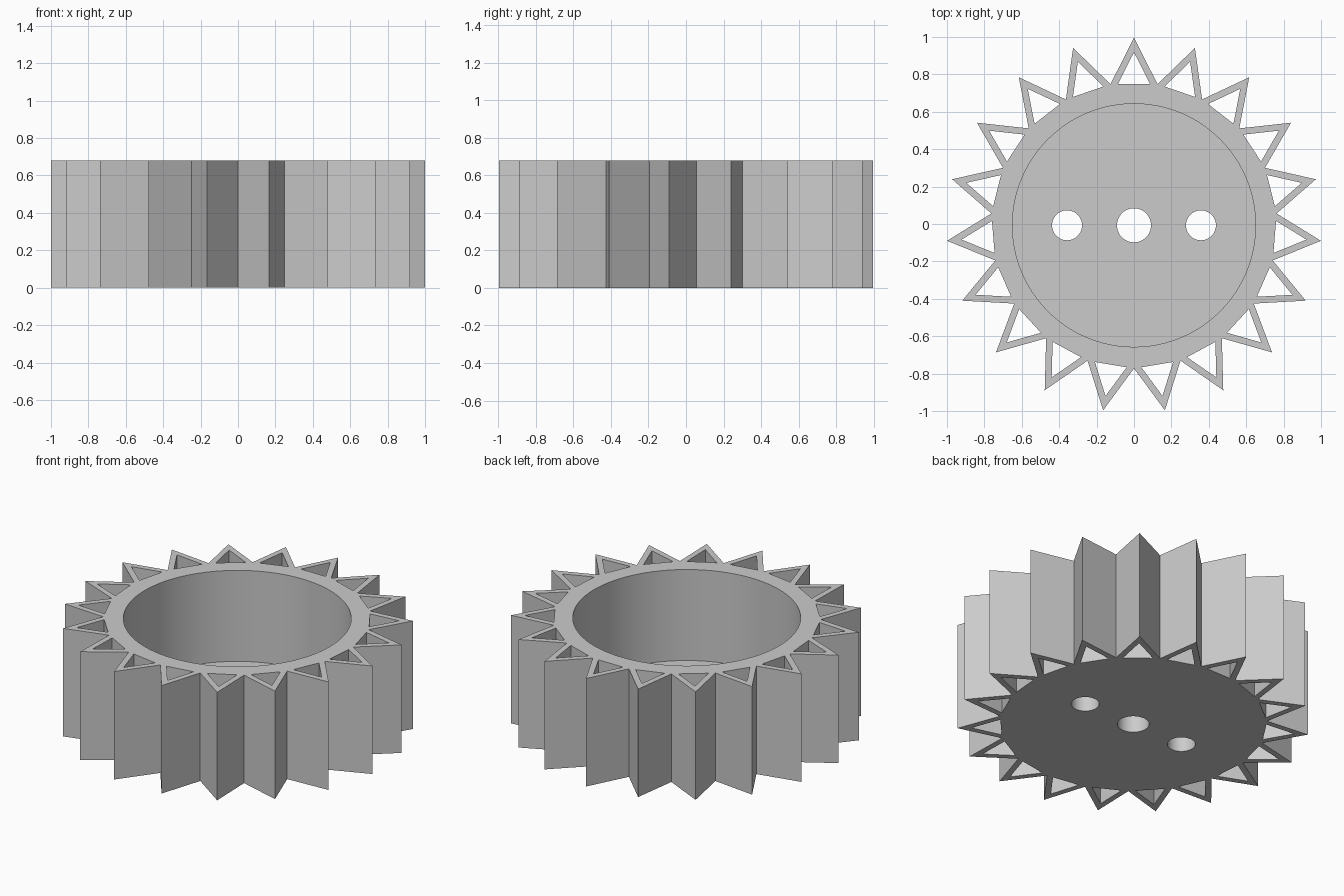
import bpy
import bmesh
from math import sin, cos, pi, tau
from mathutils import Matrix, Vector

cube = bpy.data.objects.get("Cube")
if cube:
    bpy.data.objects.remove(cube)

# Main sizes
TEETH = 19
HEIGHT = 0.68
FLOOR = 0.107
TIP = 1.003
ROOT = 0.765
CAVITY = 0.65
CENTRE_Y = -0.007
half = pi / TEETH

grey = bpy.data.materials.new("plain_grey")
grey.use_nodes = True
colour = (0.6, 0.6, 0.6, 1)
grey.diffuse_color = colour
grey.node_tree.nodes["Principled BSDF"].inputs["Base Color"].default_value = colour

bm = bmesh.new()


def polar(radius, angle):
    """Point at a clockwise angle from the +y axis."""
    return Vector((radius * sin(angle), radius * cos(angle)))


def circle(radius, x=0, sides=96):
    return [polar(radius, tau * i / sides) + Vector((x, 0)) for i in range(sides)]


def loop(points, z):
    """Closed ring of edges at one height."""
    verts = [bm.verts.new((p.x, p.y, z)) for p in points]
    return [bm.edges.new((v, verts[i - 1])) for i, v in enumerate(verts)]


def wall(points, low, high):
    """Vertical wall along an outline; returns its bottom and top rings."""
    rings = []
    for z in (low, high):
        rings.append([bm.verts.new((p.x, p.y, z)) for p in points])
    bottom, top = rings
    for i in range(len(points)):
        bm.faces.new((bottom[i - 1], bottom[i], top[i], top[i - 1]))
    return [[bm.edges.get((r[i - 1], r[i])) for i in range(len(r))] for r in rings]


def cap(rings):
    """Flat face bounded by an outline and its holes."""
    bmesh.ops.triangle_fill(bm, use_beauty=True, use_dissolve=False,
                            edges=[e for ring in rings for e in ring])


# Outer toothed outline
outline = []
for i in range(TEETH):
    outline += [polar(TIP, 2 * half * i), polar(ROOT, 2 * half * i + half)]
bottom_rings, top_rings = [], []
low, high = wall(outline, 0, HEIGHT)
bottom_rings.append(low)
top_rings.append(high)

# Triangular opening through every tooth
pocket = [Vector((0, 0.925)), Vector((0.086, 0.755)), Vector((-0.086, 0.755))]
for i in range(TEETH):
    turn = Matrix.Rotation(-2 * half * i, 2)
    low, high = wall([turn @ p for p in pocket], 0, HEIGHT)
    bottom_rings.append(low)
    top_rings.append(high)

# Round cavity open at the top
low, high = wall(circle(CAVITY), FLOOR, HEIGHT)
floor_rings = [low]
top_rings.append(high)

# Three holes through the floor
for x, radius in ((-0.358, 0.08), (0, 0.091), (0.358, 0.08)):
    low, high = wall(circle(radius, x, 48), 0, FLOOR)
    bottom_rings.append(low)
    floor_rings.append(high)

for rings in (bottom_rings, top_rings, floor_rings):
    cap(rings)

bmesh.ops.recalc_face_normals(bm, faces=bm.faces)
bmesh.ops.translate(bm, verts=bm.verts, vec=(0, CENTRE_Y, 0))

mesh = bpy.data.meshes.new("gear_cup")
bm.to_mesh(mesh)
bm.free()
mesh.materials.append(grey)
gear = bpy.data.objects.new("gear_cup", mesh)
bpy.context.collection.objects.link(gear)

# Smooth round walls, crisp teeth
bpy.ops.object.select_all(action="DESELECT")
gear.select_set(True)
bpy.context.view_layer.objects.active = gear
bpy.ops.object.shade_smooth_by_angle(angle=pi / 9)
